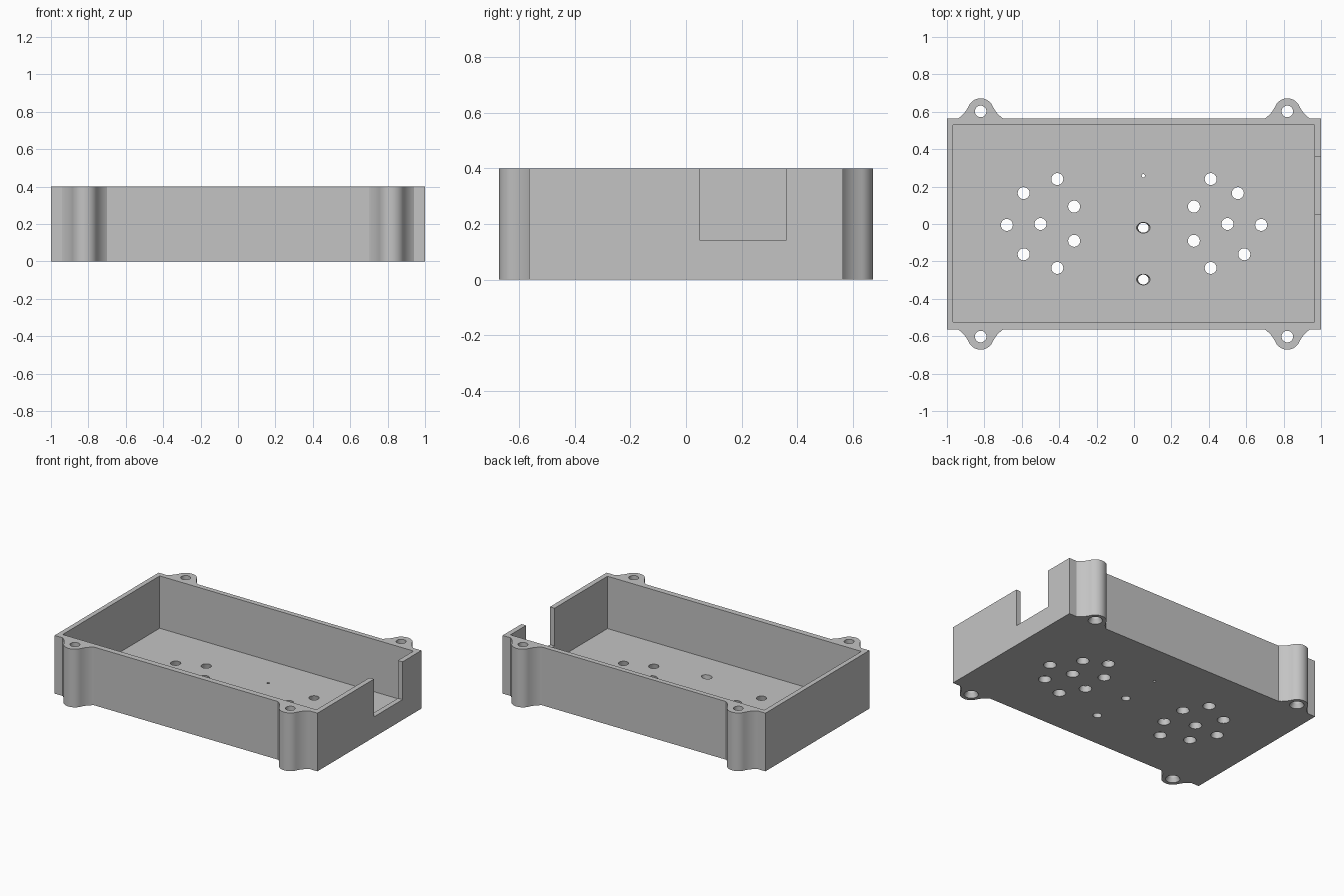
import bpy, bmesh, math

cube = bpy.data.objects.get("Cube")
if cube:
    bpy.data.objects.remove(cube, do_unlink=True)

HEIGHT, FLOOR = 0.4, 0.04
HALF_X, HALF_Y = 1.0, 0.565
LUG_X, LUG_Y, LUG_R = 0.82, 0.602, 0.07

grey = bpy.data.materials.new("plain grey")
grey.use_nodes = True
colour = (0.55, 0.55, 0.55, 1)
grey.diffuse_color = colour
grey.node_tree.nodes["Principled BSDF"].inputs["Base Color"].default_value = colour


def make_object(name, bm):
    bmesh.ops.recalc_face_normals(bm, faces=bm.faces)
    mesh = bpy.data.meshes.new(name)
    bm.to_mesh(mesh)
    bm.free()
    mesh.materials.append(grey)
    obj = bpy.data.objects.new(name, mesh)
    bpy.context.collection.objects.link(obj)
    return obj


def loft(bm, rings):
    """Closed solid through a stack of rings with equal point counts."""
    loops = [[bm.verts.new(p) for p in ring] for ring in rings]
    n = len(loops[0])
    for low, high in zip(loops, loops[1:]):
        for i in range(n):
            j = (i + 1) % n
            bm.faces.new((low[i], low[j], high[j], high[i]))
    bm.faces.new(loops[0][::-1])
    bm.faces.new(loops[-1])


def drill(bm, x, y, levels, sides=32):
    """Turned hole cutter; levels are (z, x radius, y radius)."""
    angles = [2 * math.pi * i / sides for i in range(sides)]
    loft(bm, [[(x + rx * math.cos(a), y + ry * math.sin(a), z) for a in angles]
              for z, rx, ry in levels])


def box(bm, x0, x1, y0, y1, z0, z1):
    loft(bm, [[(x0, y0, z), (x1, y0, z), (x1, y1, z), (x0, y1, z)] for z in (z0, z1)])


def lug_profile():
    """Rounded ear with a concave flare on each side, as (dx, y) points."""
    start = math.radians(25)
    tip = (LUG_R * math.cos(start), LUG_Y + LUG_R * math.sin(start))
    bend, foot = (0.085, HALF_Y + 0.022), (0.12, HALF_Y)
    flare = []
    for i in range(8):
        t = i / 8
        flare.append(tuple((1 - t) ** 2 * f + 2 * t * (1 - t) * b + t * t * e
                           for f, b, e in zip(foot, bend, tip)))
    arc = [start + (math.pi - 2 * start) * i / 24 for i in range(25)]
    round_end = [(LUG_R * math.cos(a), LUG_Y + LUG_R * math.sin(a)) for a in arc]
    return flare + round_end + [(-x, y) for x, y in reversed(flare)]


# Case body: rectangle with four ears
back = [(HALF_X, HALF_Y)]
for side in (1, -1):
    back += [(side * LUG_X + dx, y) for dx, y in lug_profile()]
back.append((-HALF_X, HALF_Y))
outline = back + [(-x, -y) for x, y in back]
bm = bmesh.new()
loft(bm, [[(x, y, z) for x, y in outline] for z in (0, HEIGHT)])
case = make_object("case", bm)

cutters = []

# Inner cavity
bm = bmesh.new()
box(bm, -0.967, 0.965, -0.525, 0.53, FLOOR, HEIGHT + 0.1)
cutters.append(make_object("cavity_cutter", bm))

# Cable notch in the left wall
bm = bmesh.new()
box(bm, 0.9, 1.1, 0.05, 0.36, 0.14, HEIGHT + 0.1)
cutters.append(make_object("notch_cutter", bm))

# Screw holes, speaker holes and sensor holes
bm = bmesh.new()
for sx in (1, -1):
    for sy in (1, -1):
        drill(bm, sx * LUG_X, sy * LUG_Y,
              [(-0.01, 0.05, 0.05), (0.03, 0.031, 0.031), (0.5, 0.031, 0.031)])
speaker = [(0.41, 0.24), (0.59, 0.165), (0.32, 0.093), (0.5, 0),
           (0.68, -0.005), (0.59, -0.162), (0.32, -0.09), (0.41, -0.235)]
for sx in (1, -1):
    for x, y in speaker:
        if sx > 0 and x == 0.59 and y > 0:
            x = 0.555
        drill(bm, sx * x, y, [(-0.01, 0.042, 0.042), (0.05, 0.03, 0.03)])
for y in (-0.02, -0.297):
    drill(bm, 0.05, y, [(-0.01, 0.026, 0.026), (0.05, 0.038, 0.029)])
drill(bm, 0.05, 0.258, [(-0.01, 0.009, 0.009), (0.05, 0.009, 0.009)], 16)
cutters.append(make_object("hole_cutter", bm))

# Cut everything out of the case
bpy.ops.object.select_all(action="DESELECT")
bpy.context.view_layer.objects.active = case
case.select_set(True)
for cutter in cutters:
    cutter.hide_render = True
    mod = case.modifiers.new(cutter.name, "BOOLEAN")
    mod.operation, mod.solver, mod.object = "DIFFERENCE", "EXACT", cutter
    bpy.ops.object.modifier_apply(modifier=mod.name)
    bpy.data.objects.remove(cutter, do_unlink=True)

bpy.ops.object.shade_smooth_by_angle(angle=math.radians(25))
